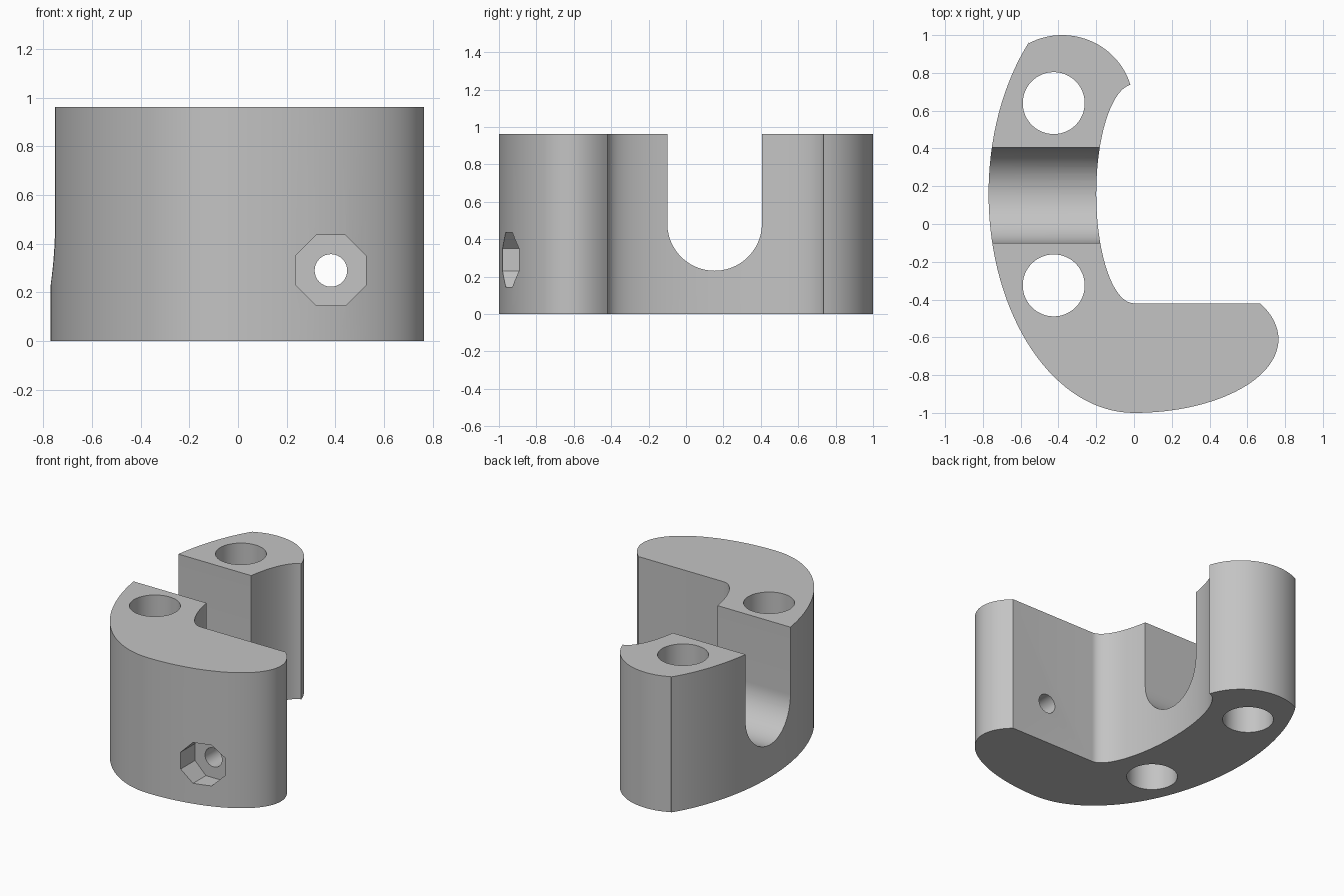
import bpy, bmesh
from math import radians, sin, cos, pi
from mathutils import Matrix

cube = bpy.data.objects.get("Cube")
if cube:
    bpy.data.objects.remove(cube, do_unlink=True)

HEIGHT = 0.962

grey = bpy.data.materials.new("plain grey")
grey.use_nodes = True
colour = (0.55, 0.55, 0.55, 1)
grey.diffuse_color = colour
grey.node_tree.nodes["Principled BSDF"].inputs["Base Color"].default_value = colour


def arc(cx, cy, rx, ry, start, end, steps):
    """Points along an elliptical arc, angles in degrees."""
    angles = [radians(start + (end - start) * i / steps) for i in range(steps + 1)]
    return [(cx + rx * cos(a), cy + ry * sin(a)) for a in angles]


def prism(name, outline, depth, matrix=Matrix()):
    """Extrude a flat outline along its local z, then place it."""
    bm = bmesh.new()
    face = bm.faces.new([bm.verts.new((x, y, 0)) for x, y in outline])
    ext = bmesh.ops.extrude_face_region(bm, geom=[face])
    verts = [v for v in ext["geom"] if isinstance(v, bmesh.types.BMVert)]
    bmesh.ops.translate(bm, verts=verts, vec=(0, 0, depth))
    bm.transform(matrix)
    bmesh.ops.recalc_face_normals(bm, faces=bm.faces)
    mesh = bpy.data.meshes.new(name)
    bm.to_mesh(mesh)
    bm.free()
    mesh.materials.append(grey)
    obj = bpy.data.objects.new(name, mesh)
    bpy.context.collection.objects.link(obj)
    return obj


# Body: hooked outline made of elliptical arcs
outline = (
    arc(0, 0.16, 0.77, 1.16, 136.4, 270, 48)           # outer back
    + arc(0, -0.61, 0.765, 0.39, -90, 29.2, 40)[1:]    # foot
    + arc(0, 0.16, 0.2, 0.58, 270, 97.5, 48)           # inner hollow
    + arc(-0.38, 0.63, 0.377, 0.37, 16.5, 117.5, 30)   # rounded tip
)
body = prism("bracket_body", outline, HEIGHT)

# Cutters
cutters = []
for label, y in (("rear", 0.64), ("front", -0.325)):
    cutters.append(prism(label + "_hole_cutter", arc(-0.425, y, 0.164, 0.164, 0, 354, 59),
                         2, Matrix.Translation((0, 0, -0.5))))

# U-shaped slot across the arm: local x, y, z become world y, z, x
along_x = Matrix(((0, 0, 1, -1), (1, 0, 0, 0), (0, 1, 0, 0), (0, 0, 0, 1)))
u_shape = arc(0.153, 0.484, 0.253, 0.253, 180, 360, 40) + [(0.406, 1.3), (-0.1, 1.3)]
cutters.append(prism("slot_cutter", u_shape, 1.2, along_x))

# Octagonal nut pocket and bolt bore, running back from the front
along_y = Matrix.Translation((0.382, -1.2, 0.29)) @ Matrix.Rotation(-pi / 2, 4, "X")
cutters.append(prism("nut_pocket_cutter", arc(0, 0, 0.157, 0.157, 22.5, 337.5, 7), 0.38, along_y))
cutters.append(prism("bolt_bore_cutter", arc(0, 0, 0.067, 0.067, 0, 348.75, 31), 1.0, along_y))

for cutter in cutters:
    cutter.hide_render = True
    cut = body.modifiers.new(cutter.name, "BOOLEAN")
    cut.operation = "DIFFERENCE"
    cut.solver = "EXACT"
    cut.object = cutter

# Bake the cuts and discard the cutters
bpy.context.view_layer.update()
baked = bpy.data.meshes.new_from_object(body.evaluated_get(bpy.context.evaluated_depsgraph_get()))
body.modifiers.clear()
body.data = baked
for cutter in cutters:
    bpy.data.objects.remove(cutter, do_unlink=True)

# Smooth curves, crisp corners
bpy.ops.object.select_all(action="DESELECT")
body.select_set(True)
bpy.context.view_layer.objects.active = body
bpy.ops.object.shade_smooth_by_angle(angle=radians(25))
